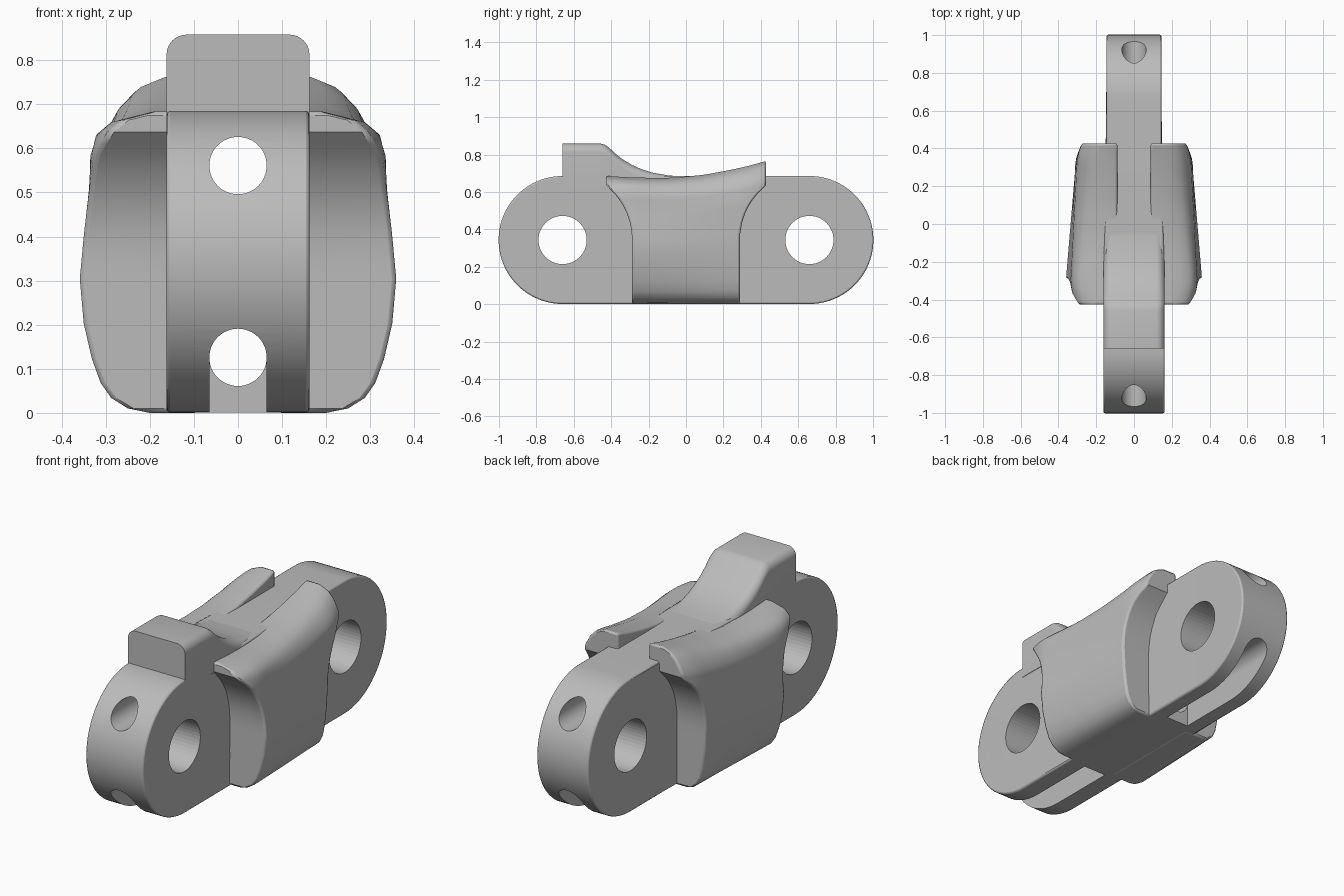
import bpy, bmesh, math

cube = bpy.data.objects.get("Cube")
if cube:
    bpy.data.objects.remove(cube, do_unlink=True)

steel = bpy.data.materials.new("plain grey")
steel.use_nodes = True
GREY = (0.5, 0.5, 0.5, 1)
steel.diffuse_color = GREY
steel.node_tree.nodes["Principled BSDF"].inputs["Base Color"].default_value = GREY

R, PIN_Y, PIN_Z = 0.342, 0.66, 0.343
FRONT_W, BACK_W = 0.162, 0.145


def make(name, bm):
    bmesh.ops.recalc_face_normals(bm, faces=bm.faces)
    mesh = bpy.data.meshes.new(name)
    bm.to_mesh(mesh)
    bm.free()
    ob = bpy.data.objects.new(name, mesh)
    bpy.context.collection.objects.link(ob)
    mesh.materials.append(steel)
    return ob


def bevel(ob, width, segments, angle=40):
    mod = ob.modifiers.new("soft edges", 'BEVEL')
    mod.width, mod.segments = width, segments
    mod.limit_method, mod.angle_limit = 'ANGLE', math.radians(angle)


def smooth(ob):
    bpy.ops.object.select_all(action='DESELECT')
    ob.select_set(True)
    bpy.context.view_layer.objects.active = ob
    bpy.ops.object.shade_smooth_by_angle(angle=math.radians(35))


def prism(name, points, axis, lo, hi):
    """Extrude a flat outline along x or y."""
    bm = bmesh.new()
    place = (lambda p, d: (d, *p)) if axis == 'X' else (lambda p, d: (p[0], d, p[1]))
    a, b = ([bm.verts.new(place(p, d)) for p in points] for d in (lo, hi))
    n = len(points)
    bm.faces.new(a)
    bm.faces.new(b)
    for i in range(n):
        j = (i + 1) % n
        bm.faces.new((a[i], a[j], b[j], b[i]))
    return make(name, bm)


def arc(cx, cy, r, start, end, n):
    steps = [math.radians(start + (end - start) * i / n) for i in range(n + 1)]
    return [(cx + r * math.cos(a), cy + r * math.sin(a)) for a in steps]


def interp(table, v):
    v = min(max(v, table[0][0]), table[-1][0])
    for (a, p), (b, q) in zip(table, table[1:]):
        if v <= b:
            return p + (q - p) * (v - a) / (b - a)


# Link body: rounded bar, slightly narrower at the back
outline = (arc(PIN_Y, PIN_Z, R, -90, 90, 40) + [(0.25, PIN_Z + R), (-0.25, PIN_Z + R)]
           + arc(-PIN_Y, PIN_Z, R, 90, 270, 40) + [(-0.25, PIN_Z - R), (0.25, PIN_Z - R)])
body = prism("link_body", outline, 'X', -FRONT_W, FRONT_W)
for v in body.data.vertices:
    if v.co.y > 0:
        v.co.x *= BACK_W / FRONT_W
bevel(body, 0.008, 2)

# Cutters: pin holes, upper bore, lower bore and open slots
circle = lambda x, z, r: arc(x, z, r, 0, 360, 48)[:-1]
BORE, LOW_Z = 0.065, 0.126
cutters = [prism("pin_hole_cutter", circle(s * PIN_Y, PIN_Z, 0.129), 'X', -0.5, 0.5) for s in (-1, 1)]
cutters.append(prism("upper_bore_cutter", circle(0, 0.561, BORE), 'Y', -1.2, 1.2))
mid_bore = arc(0, LOW_Z, BORE, 0, 360, 48)[:-1]
cutters.append(prism("lower_bore_cutter", mid_bore, 'Y', -0.5, 0.5))
slot = [(BORE, -0.1)] + arc(0, LOW_Z, BORE, 0, 180, 24) + [(-BORE, -0.1)]
cutters.append(prism("front_slot_cutter", slot, 'Y', -1.2, -0.3))
cutters.append(prism("back_slot_cutter", slot, 'Y', 0.33, 1.2))
for c in cutters:
    c.hide_render = True
    c.hide_set(True)
    mod = body.modifiers.new(c.name, 'BOOLEAN')
    mod.operation, mod.object, mod.solver = 'DIFFERENCE', c, 'EXACT'
smooth(body)

# Drive tooth: raised block that sweeps down to the body
RAMP = [(-0.66, 0.858), (-0.455, 0.858), (-0.435, 0.853), (-0.415, 0.84), (-0.38, 0.807),
        (-0.34, 0.775), (-0.29, 0.745), (-0.24, 0.722), (-0.18, 0.703), (-0.1, 0.689), (0, 0.68)]
CORNER, BASE = 0.045, 0.63
bm = bmesh.new()
rings = []
for y, z in RAMP:
    right = arc(FRONT_W - CORNER, z - CORNER, CORNER, 0, 90, 8)
    sec = [(FRONT_W, BASE)] + right + [(-x, h) for x, h in reversed(right)] + [(-FRONT_W, BASE)]
    rings.append([bm.verts.new((x, y, h)) for x, h in sec])
for a, b in zip(rings, rings[1:]):
    for i in range(len(a)):
        j = (i + 1) % len(a)
        bm.faces.new((a[i], a[j], b[j], b[i]))
bm.faces.new(rings[0])
bm.faces.new(rings[-1])
smooth(make("drive_tooth", bm))

# Side wings: half-width by height fraction, at the front and the back
FRONT = [(0, 0.2), (0.015, 0.25), (0.05, 0.288), (0.1, 0.312), (0.18, 0.332), (0.3, 0.351),
         (0.45, 0.36), (0.6, 0.35), (0.75, 0.338), (0.86, 0.335), (0.93, 0.322), (0.97, 0.29), (1, 0.21)]
BACK = [(0, 0.2), (0.015, 0.24), (0.05, 0.268), (0.1, 0.285), (0.18, 0.296), (0.3, 0.306),
        (0.45, 0.312), (0.6, 0.312), (0.75, 0.312), (0.86, 0.304), (0.93, 0.275), (0.97, 0.245), (1, 0.19)]
TOP = [(-0.43, 0.685), (-0.3, 0.678), (-0.15, 0.674), (-0.05, 0.677), (0.1, 0.692),
       (0.25, 0.72), (0.35, 0.743), (0.43, 0.766)]
LEVELS = [u for u, _ in FRONT[:6]] + [0.38, 0.45, 0.52, 0.6, 0.66, 0.71, 0.75, 0.79, 0.83,
                                      0.86, 0.895, 0.93, 0.95, 0.97, 0.985, 1]
INNER, TIP, CLEAR, STEPS = 0.088, 0.427, 0.372, 20


def reach(z):
    """Wing end, hollowed to clear the neighbouring link."""
    d = max(0, z - PIN_Z)
    return TIP if d >= CLEAR else min(TIP, PIN_Y - math.sqrt(CLEAR ** 2 - d * d))


def wing_point(u, s):
    z = u * 0.7
    for _ in range(12):
        y = s * reach(z)
        z = u * interp(TOP, y)
    t = min(max((y + 0.29) / 0.57, 0), 1)
    x = interp(FRONT, u) * (1 - t) + interp(BACK, u) * t
    x -= 0.03 * (max(0, abs(y) - 0.29) / 0.14) ** 2
    return x, y, z


def wing(name, side):
    bm = bmesh.new()
    rings = []
    for k in range(STEPS + 1):
        pts = [wing_point(u, 2 * k / STEPS - 1) for u in LEVELS]
        outer = [bm.verts.new((side * x, y, z)) for x, y, z in pts]
        inner = [bm.verts.new((side * INNER, y, z)) for _, y, z in pts]
        rings.append(outer + inner[::-1])
    n = len(rings[0])
    for a, b in zip(rings, rings[1:]):
        for i in range(n):
            j = (i + 1) % n
            bm.faces.new((a[i], a[j], b[j], b[i]))
    # end faces follow the hollow
    for ring in (rings[0], rings[-1]):
        for i in range(n // 2 - 1):
            bm.faces.new((ring[i], ring[i + 1], ring[n - 2 - i], ring[n - 1 - i]))
    ob = make(name, bm)
    bevel(ob, 0.012, 2, 50)
    smooth(ob)


wing("left_wing", 1)
wing("right_wing", -1)
